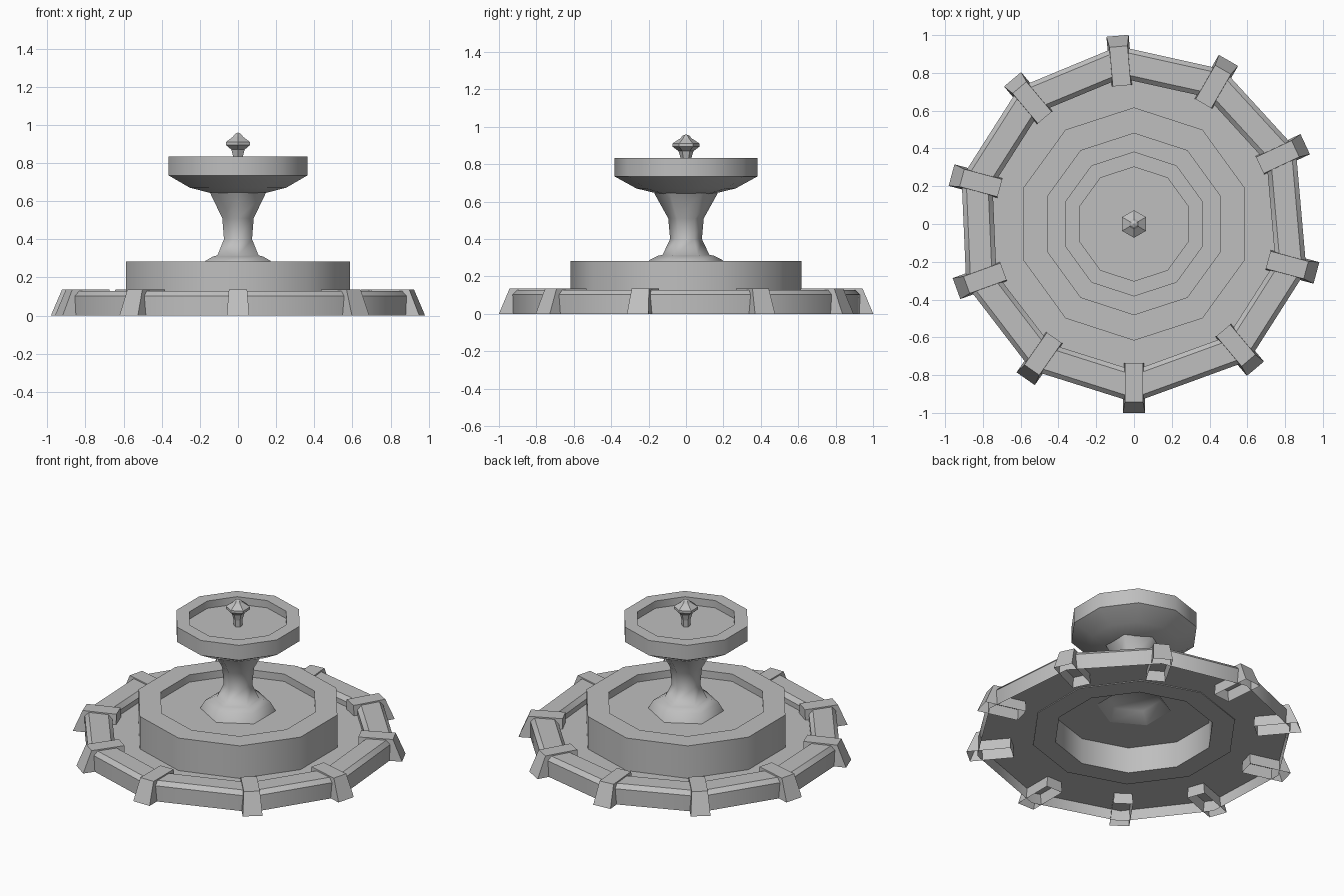
import bpy, bmesh
from math import radians, sin, cos
from mathutils import Vector

if "Cube" in bpy.data.objects:
    bpy.data.objects.remove(bpy.data.objects["Cube"])

stone = bpy.data.materials.new("grey_stone")
stone.use_nodes = True
GREY = (0.52, 0.52, 0.52, 1)
stone.diffuse_color = GREY
stone.node_tree.nodes["Principled BSDF"].inputs["Base Color"].default_value = GREY


def finish(bm, name, smooth=None, recalc=True):
    """Turn a bmesh into a stone object."""
    if recalc:
        bmesh.ops.recalc_face_normals(bm, faces=bm.faces)
    mesh = bpy.data.meshes.new(name)
    bm.to_mesh(mesh)
    bm.free()
    mesh.materials.append(stone)
    ob = bpy.data.objects.new(name, mesh)
    bpy.context.collection.objects.link(ob)
    if smooth:
        bpy.ops.object.select_all(action='DESELECT')
        ob.select_set(True)
        bpy.context.view_layer.objects.active = ob
        bpy.ops.object.shade_smooth_by_angle(angle=radians(smooth))
    return ob


def polar(r, angle, z):
    return Vector((r * cos(radians(angle)), r * sin(radians(angle)), z))


def regular(sides):
    """Corner angles of a regular polygon with one corner at the front."""
    return [-90 + 360 * i / sides for i in range(sides)]


def lathe(name, profile, angles, smooth=None):
    """Sweep (radius, height) points round the given corner angles."""
    bm = bmesh.new()
    rings = []
    for r, z in profile:
        if r == 0:
            rings.append([bm.verts.new((0, 0, z))] * len(angles))
        else:
            rings.append([bm.verts.new(polar(r, a, z)) for a in angles])
    for low, high in zip(rings, rings[1:]):
        for i in range(len(angles)):
            j = (i + 1) % len(angles)
            corners = [low[i], low[j], high[j], high[i]]
            bm.faces.new(list(dict.fromkeys(corners)))
    return finish(bm, name, smooth)


# Pool corners: mostly even steps, two slightly wider
corners = [-90, -50, -15] + [25 + 35 * i for i in range(7)]
FLOOR, WATER = 0.07, 0.235

# Pool rim with open underside, and the pool floor
lathe("pool_rim", [(0.945, 0), (0.945, 0.102), (0.92, 0.128), (0.80, 0.128),
                   (0.775, 0.102), (0.775, FLOOR)], corners, 41)
bm = bmesh.new()
for pts in ([polar(0.944, a, FLOOR) for a in corners],
            [polar(0.605, a, FLOOR) for a in regular(10)]):
    vs = [bm.verts.new(p) for p in pts]
    for i, v in enumerate(vs):
        bm.edges.new((v, vs[i - 1]))
bmesh.ops.triangle_fill(bm, edges=bm.edges[:], use_beauty=True, normal=(0, 0, 1))
finish(bm, "pool_floor", recalc=False)

# Buttresses at each corner, flared outwards and open below
for n, a in enumerate(corners):
    bm = bmesh.new()
    out = polar(1, a, 0)
    side = polar(1, a + 90, 0)

    def layer(r_in, r_out, half, z):
        up = Vector((0, 0, z))
        return [bm.verts.new(out * r + side * s * half + up)
                for r, s in ((r_in, -1), (r_out, -1), (r_out, 1), (r_in, 1))]

    base = layer(0.735, 1.0, 0.059, 0)
    top = layer(0.735, 0.943, 0.048, 0.136)
    bm.faces.new(top)
    for i in range(4):
        j = (i + 1) % 4
        bm.faces.new((base[i], base[j], top[j], top[i]))
    finish(bm, f"buttress_{n + 1}")

# Raised basin wall
lathe("basin_wall", [(0.48, WATER), (0.48, 0.065), (0.617, 0.065), (0.617, 0.283),
                     (0.48, 0.283), (0.48, WATER)], regular(10), 40)

# Basin floor with a hole under the pedestal
bm = bmesh.new()
for r, sides in ((0.48, 10), (0.222, 6)):
    vs = [bm.verts.new(polar(r, a, WATER)) for a in regular(sides)]
    for i, v in enumerate(vs):
        bm.edges.new((v, vs[i - 1]))
bmesh.ops.triangle_fill(bm, edges=bm.edges[:], use_beauty=True, normal=(0, 0, 1))
finish(bm, "basin_floor", recalc=False)

# Six-sided pedestal
lathe("pedestal", [(0, 0.30), (0.16, 0.30), (0.22, WATER), (0.225, WATER),
                   (0.195, 0.288), (0.15, 0.31), (0.125, 0.315), (0.085, 0.40),
                   (0.095, 0.51), (0.17, 0.645)], regular(6), 61)

# Upper bowl
lathe("upper_bowl", [(0, 0.64), (0.14, 0.64), (0.265, 0.67), (0.383, 0.735),
                     (0.383, 0.833), (0.302, 0.833), (0.302, 0.785), (0, 0.785)],
      regular(10), 40)

# Finial spout
lathe("finial", [(0.025, 0.785), (0.028, 0.83), (0.04, 0.87), (0.073, 0.894),
                 (0.073, 0.91), (0.03, 0.938), (0.018, 0.952), (0, 0.96)],
      regular(6))
